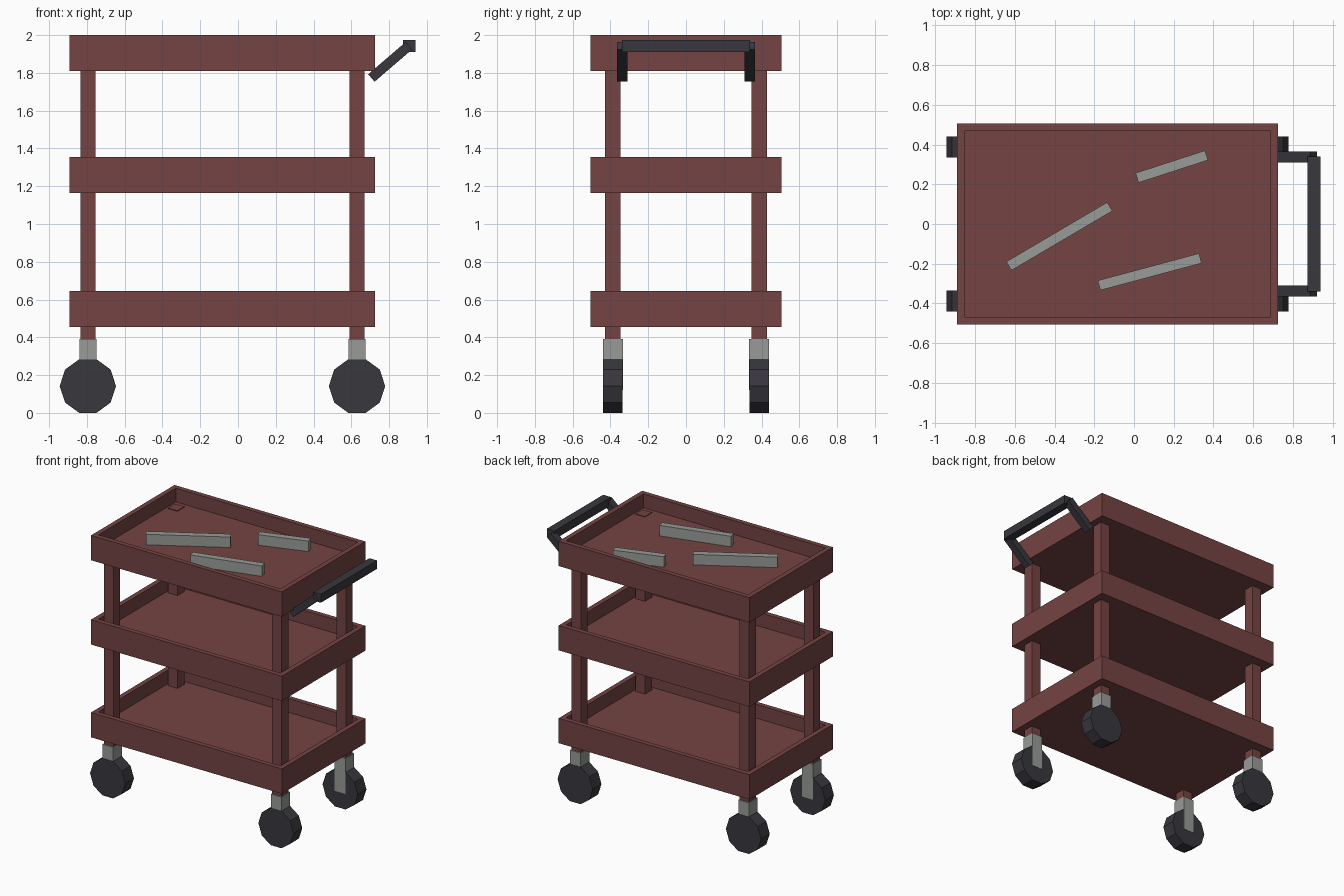
import bpy
import bmesh
import math
from mathutils import Matrix, Vector

default = bpy.data.objects.get("Cube")
if default:
    bpy.data.objects.remove(default, do_unlink=True)


def material(name, rgb):
    mat = bpy.data.materials.new(name)
    mat.use_nodes = True
    mat.diffuse_color = (*rgb, 1)
    mat.node_tree.nodes["Principled BSDF"].inputs["Base Color"].default_value = (*rgb, 1)
    return mat


RED = material("dull_red_paint", (0.178, 0.057, 0.056))
DARK = material("dark_rubber", (0.040, 0.038, 0.047))
METAL = material("grey_metal", (0.31, 0.33, 0.31))


def finish(name, bm, mat):
    bmesh.ops.recalc_face_normals(bm, faces=bm.faces)
    mesh = bpy.data.meshes.new(name)
    bm.to_mesh(mesh)
    bm.free()
    mesh.materials.append(mat)
    obj = bpy.data.objects.new(name, mesh)
    bpy.context.collection.objects.link(obj)
    return obj


def box_mesh(center, size, turn=0, axis="Z"):
    bm = bmesh.new()
    place = Matrix.Translation(center) @ Matrix.Rotation(turn, 4, axis)
    bmesh.ops.create_cube(bm, size=1, matrix=place @ Matrix.Diagonal((*size, 1)))
    return bm


def box(name, center, size, mat, turn=0, axis="Z"):
    return finish(name, box_mesh(center, size, turn, axis), mat)


# Trays: solid slab with a recessed top leaving a raised rim
TRAY_X, TRAY_H, RIM, DEPTH = -0.083, 0.19, 0.053, 0.105


def tray(name, bottom):
    bm = box_mesh((TRAY_X, 0, bottom + TRAY_H / 2), (1.616, 1.01, TRAY_H))
    top = max(bm.faces, key=lambda f: f.calc_center_median().z)
    bmesh.ops.inset_region(bm, faces=[top], thickness=RIM)
    bottom_face = bmesh.ops.extrude_face_region(bm, geom=[top])
    verts = [v for v in bottom_face["geom"] if isinstance(v, bmesh.types.BMVert)]
    bmesh.ops.translate(bm, verts=verts, vec=(0, 0, -DEPTH))
    if top.is_valid:
        bmesh.ops.delete(bm, geom=[top], context="FACES_ONLY")
    finish(name, bm, RED)


for label, z in (("bottom", 0.455), ("middle", 1.165), ("top", 1.81)):
    tray(label + "_tray", z)


# Wheels: ten-sided discs, flat side down
def wheel(name, x, y):
    radius, width = 0.149, 0.105
    bm = bmesh.new()
    ring = []
    for i in range(10):
        a = math.tau * i / 10
        ring.append(bm.verts.new((x + radius * math.cos(a), y - width / 2,
                                  0.142 + radius * math.sin(a))))
    disc = bm.faces.new(ring)
    out = bmesh.ops.extrude_face_region(bm, geom=[disc])
    verts = [v for v in out["geom"] if isinstance(v, bmesh.types.BMVert)]
    bmesh.ops.translate(bm, verts=verts, vec=(0, width, 0))
    if not disc.is_valid or len(bm.faces) < 12:
        bm.faces.new(ring)
    finish(name, bm, DARK)


# Posts, caster brackets and wheels at the four corners
for side, x in (("right", -0.795), ("left", 0.63)):
    for end, sy in (("front", -1), ("back", 1)):
        corner = f"{end}_{side}"
        y = 0.388 * sy
        box(corner + "_post", (x, y, 1.145), (0.08, 0.083, 1.51), RED)
        box(corner + "_caster_bracket", (x, y - 0.002 * sy, 0.255),
            (0.09, 0.105, 0.27), METAL)
        wheel(corner + "_wheel", x, y)

# Push handle: two sloping arms joined by a square bar
low, high = Vector((0.706, 0, 1.773)), Vector((0.904, 0, 1.943))
span = high - low
slope = math.atan2(span.z, span.x)
for label, y in (("front", -0.338), ("back", 0.338)):
    mid = (low + high) / 2
    box(label + "_handle_arm", (mid.x, y, mid.z), (span.length, 0.055, 0.052),
        DARK, -slope, "Y")
box("handle_bar", (0.907, 0, 1.943), (0.065, 0.68, 0.064), DARK)

# Loose metal bars lying in the top tray
for name, x, y, length, degrees in (("long_metal_bar", -0.376, -0.062, 0.59, 30.5),
                                    ("short_metal_bar", 0.19, 0.289, 0.368, 18),
                                    ("medium_metal_bar", 0.079, -0.241, 0.528, 15)):
    box(name, (x, y, 1.938), (length, 0.051, 0.08), METAL, math.radians(degrees))
